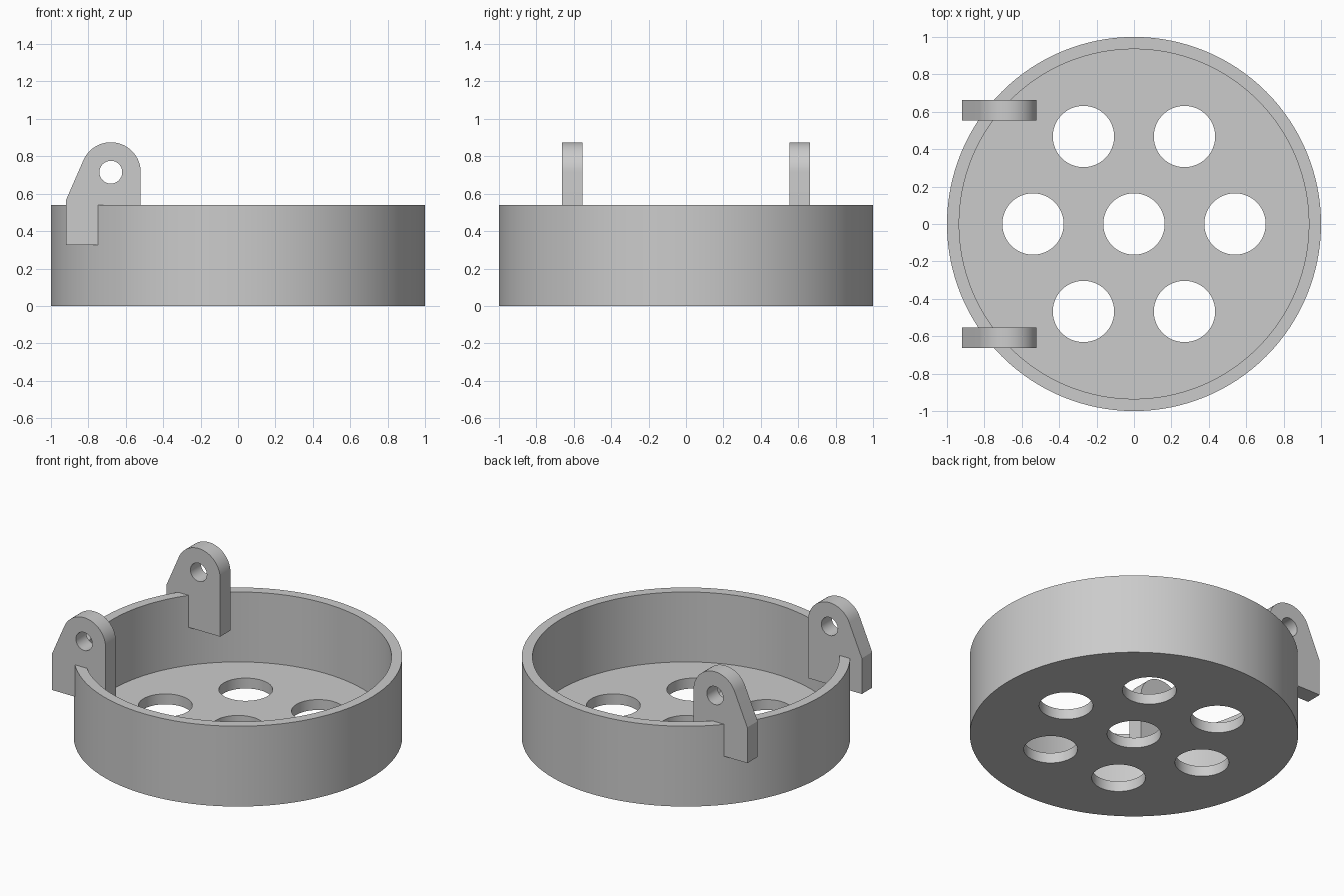
import bpy
import bmesh
from math import sin, cos, pi, radians, acos, atan2, hypot

if "Cube" in bpy.data.objects:
    bpy.data.objects.remove(bpy.data.objects["Cube"], do_unlink=True)

grey = bpy.data.materials.new("plain grey")
grey.use_nodes = True
colour = (0.6, 0.6, 0.6, 1)
grey.diffuse_color = colour
grey.node_tree.nodes["Principled BSDF"].inputs["Base Color"].default_value = colour


def arc(cx, cy, r, start, end, steps):
    return [(cx + r * cos(start + (end - start) * i / steps),
             cy + r * sin(start + (end - start) * i / steps)) for i in range(steps + 1)]


def circle(cx, cy, r, steps):
    return arc(cx, cy, r, 0, 2 * pi, steps)[:-1]


def prism(name, outline, low, high, upright=False):
    """Extrude an outline along z, or along y when upright."""
    bm = bmesh.new()
    place = (lambda u, v: (u, low, v)) if upright else (lambda u, v: (u, v, low))
    face = bm.faces.new([bm.verts.new(place(u, v)) for u, v in outline])
    out = bmesh.ops.extrude_face_region(bm, geom=[face])
    moved = [g for g in out["geom"] if isinstance(g, bmesh.types.BMVert)]
    step = high - low
    bmesh.ops.translate(bm, verts=moved, vec=(0, step, 0) if upright else (0, 0, step))
    bmesh.ops.recalc_face_normals(bm, faces=bm.faces)
    mesh = bpy.data.meshes.new(name)
    bm.to_mesh(mesh)
    bm.free()
    mesh.materials.append(grey)
    obj = bpy.data.objects.new(name, mesh)
    bpy.context.collection.objects.link(obj)
    return obj


def cut(obj, cutters):
    """Subtract every cutter, then remove it."""
    bpy.context.view_layer.objects.active = obj
    for cutter in cutters:
        mod = obj.modifiers.new("cut", "BOOLEAN")
        mod.operation = "DIFFERENCE"
        mod.solver = "EXACT"
        mod.object = cutter
        bpy.ops.object.modifier_apply(modifier=mod.name)
        bpy.data.objects.remove(cutter, do_unlink=True)


def smooth(obj):
    bpy.ops.object.select_all(action="DESELECT")
    obj.select_set(True)
    bpy.context.view_layer.objects.active = obj
    bpy.ops.object.shade_smooth_by_angle(angle=radians(20))


# Round tray: hollow cup with a hole in the middle and six around it
HEIGHT, FLOOR = 0.54, 0.07
tray = prism("tray", circle(0, 0, 1, 128), 0, HEIGHT)
hole_centres = [(0, 0)] + circle(0, 0, 0.54, 6)
cutters = [prism("cavity_cutter", circle(0, 0, 0.935, 128), FLOOR, 1)]
cutters += [prism("hole_cutter", circle(x, y, 0.164, 48), -0.1, 0.2) for x, y in hole_centres]
cut(tray, cutters)
smooth(tray)

# Hinge lugs straddling the wall: rounded top, sloped outer shoulder, pin hole
PX, PZ, R = -0.68, 0.715, 0.16
LEFT, SHOULDER, BOTTOM = -0.92, 0.565, 0.325
dx, dz = LEFT - PX, SHOULDER - PZ
tangent = atan2(dz, dx) + 2 * pi - acos(R / hypot(dx, dz))
outline = [(LEFT, SHOULDER), (LEFT, BOTTOM), (PX + R, BOTTOM)] + arc(PX, PZ, R, 0, tangent, 28)
for name, y in (("front_lug", -0.608), ("back_lug", 0.608)):
    lug = prism(name, outline, y - 0.055, y + 0.055, upright=True)
    cut(lug, [prism("pin_cutter", circle(PX, PZ, 0.061, 32), y - 0.2, y + 0.2, upright=True)])
    smooth(lug)
